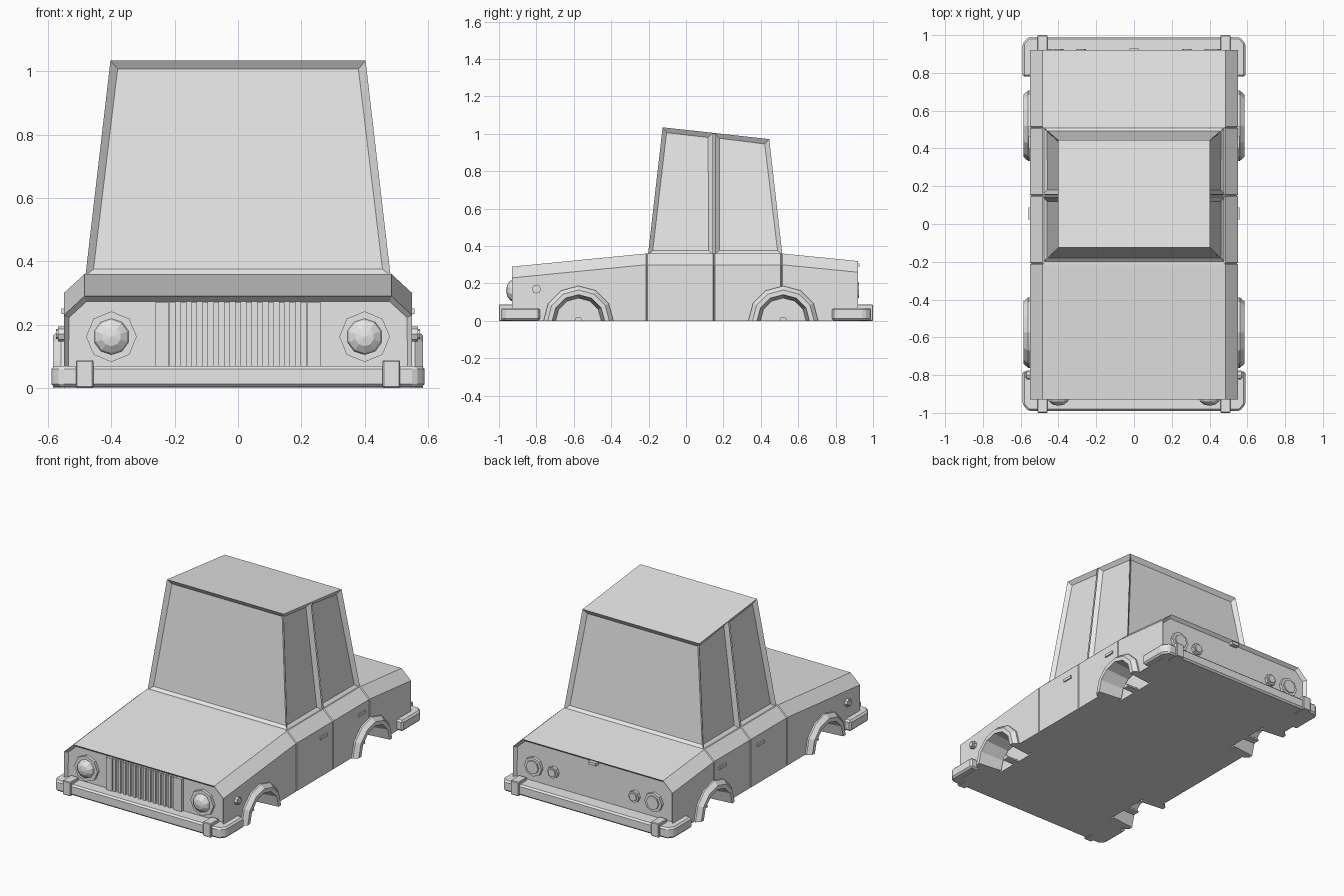
import bpy, bmesh, math
from mathutils import Matrix

if "Cube" in bpy.data.objects:
    bpy.data.objects.remove(bpy.data.objects["Cube"])

grey = bpy.data.materials.new("light grey")
grey.diffuse_color = (0.8, 0.8, 0.8, 1)
grey.use_nodes = True
grey.node_tree.nodes["Principled BSDF"].inputs["Base Color"].default_value = grey.diffuse_color


def finish(name, bm):
    bmesh.ops.recalc_face_normals(bm, faces=bm.faces[:])
    me = bpy.data.meshes.new(name)
    bm.to_mesh(me)
    bm.free()
    me.materials.append(grey)
    ob = bpy.data.objects.new(name, me)
    bpy.context.collection.objects.link(ob)
    return ob


def loft(rings):
    """Skin consecutive closed rings and cap both ends."""
    bm = bmesh.new()
    vs = [[bm.verts.new(p) for p in r] for r in rings]
    n = len(rings[0])
    for a, b in zip(vs, vs[1:]):
        for i in range(n):
            j = (i + 1) % n
            bm.faces.new((a[i], a[j], b[j], b[i]))
    bm.faces.new(vs[0])
    bm.faces.new(vs[-1])
    bmesh.ops.recalc_face_normals(bm, faces=bm.faces[:])
    bm.normal_update()
    return bm


def box(name, x0, x1, y0, y1, z0, z1, bevel=0):
    bm = loft([[(x0, y0, z), (x1, y0, z), (x1, y1, z), (x0, y1, z)] for z in (z0, z1)])
    if bevel:
        bmesh.ops.bevel(bm, geom=bm.edges[:], offset=bevel, segments=1, affect='EDGES')
    return finish(name, bm)


def add_disc(bm, axis, centre, r, depth, sides, r2=None):
    """Flat-sided cylinder pointing along x or y."""
    rot = Matrix.Rotation(math.pi / 2, 4, 'Y' if axis == 'x' else 'X')
    bmesh.ops.create_cone(bm, cap_ends=True, segments=sides, radius1=r,
                          radius2=r if r2 is None else r2, depth=depth,
                          matrix=Matrix.Translation(centre) @ rot)


def disc(name, *args):
    bm = bmesh.new()
    add_disc(bm, *args)
    return finish(name, bm)


WHEELS = {"front": -0.575, "rear": 0.52}

# Lower body: chamfered cross-sections, with narrow door seams
def section(y, top, inset=0):
    s, x = top - 0.06, 0.55 - inset
    t = 0.485 - inset
    return [(-x, y, 0), (-x, y, s), (-t, y, top), (t, y, top), (x, y, s), (x, y, 0)]

rings = [section(-0.93, 0.29)]
for seam in (-0.21, 0.15, 0.51):
    rings += [section(seam - 0.005, 0.36), section(seam, 0.36, 0.008), section(seam + 0.005, 0.36)]
rings.append(section(0.92, 0.32))
bm = loft(rings)
ends = [f for f in bm.faces if abs(f.normal.y) > 0.99 and abs(f.calc_center_median().y) > 0.9]
bmesh.ops.inset_individual(bm, faces=ends, thickness=0.018, depth=-0.02)
body = finish("body", bm)

# Wheel wells cut out of the body
bm = bmesh.new()
for y in WHEELS.values():
    for sx in (1, -1):
        add_disc(bm, 'x', (sx * 0.53, y, 0), 0.15, 0.22, 12)
cutter = finish("wheel_well_cutter", bm)
cutter.hide_render = True
mod = body.modifiers.new("wells", 'BOOLEAN')
mod.object = cutter
mod.operation = 'DIFFERENCE'
mod.solver = 'EXACT'
bpy.context.view_layer.objects.active = body
bpy.ops.object.modifier_apply(modifier="wells")
bpy.data.objects.remove(cutter)

# Cabin: tapered block with inset windows and a split door pillar
bm = loft([[(-0.482, -0.203, 0.355), (0.482, -0.203, 0.355), (0.482, 0.515, 0.355), (-0.482, 0.515, 0.355)],
           [(-0.403, -0.125, 1.035), (0.403, -0.125, 1.035), (0.403, 0.445, 0.972), (-0.403, 0.445, 0.972)]])
for y in (0.144, 0.156):
    bmesh.ops.bisect_plane(bm, geom=bm.verts[:] + bm.edges[:] + bm.faces[:],
                           plane_co=(0, y, 0), plane_no=(0, 1, 0))
bm.normal_update()
walls = [f for f in bm.faces if abs(f.normal.z) < 0.5]
pillar = [f for f in walls if abs(f.normal.x) > 0.5 and abs(f.calc_center_median().y - 0.15) < 0.01]
windows = [f for f in walls if f not in pillar]
bmesh.ops.inset_individual(bm, faces=windows, thickness=0.034, depth=-0.02)
bmesh.ops.inset_individual(bm, faces=pillar, thickness=0.002, depth=-0.01)
finish("cabin", bm)

# Bumpers wrapping the corners, with upright guards
for end, s in (("front", -1), ("rear", 1)):
    plan = [(0.59, 0.78), (0.59, 0.955), (0.56, 0.99), (-0.56, 0.99), (-0.59, 0.955), (-0.59, 0.78)]
    bm = loft([[(x, s * y, z) for x, y in plan] for z in (0.003, 0.07)])
    bmesh.ops.bevel(bm, geom=bm.edges[:], offset=0.01, segments=1, affect='EDGES')
    finish(end + "_bumper", bm)
    for sx in (1, -1):
        y0, y1 = sorted((s * 0.915, s * 1.0))
        x0, x1 = sorted((sx * 0.457, sx * 0.512))
        box(end + "_bumper_guard", x0, x1, y0, y1, 0, 0.088, 0.004)

# Grille slats and the uprights beside them
for i in range(13):
    x = (i - 6) * 0.0345
    box("grille_slat", x - 0.009, x + 0.009, -0.925, -0.905, 0.02, 0.271)

for sx, side in ((1, "right"), (-1, "left")):
    x0, x1 = sorted((sx * 0.22, sx * 0.26))
    box(side + "_grille_upright", x0, x1, -0.929, -0.905, 0.02, 0.272)

    # Headlights: octagonal rim with a faceted domed lens
    disc(side + "_headlight_rim", 'y', (sx * 0.4, -0.917, 0.162), 0.08, 0.022, 8)
    bm = bmesh.new()
    bmesh.ops.create_uvsphere(bm, u_segments=10, v_segments=6, radius=0.06,
                              matrix=Matrix.Translation((sx * 0.4, -0.92, 0.162))
                              @ Matrix.Diagonal((1, 0.7, 1, 1)) @ Matrix.Rotation(math.pi / 2, 4, 'X'))
    finish(side + "_headlight_lens", bm)

    # Tail lamps: large outer and small inner, each with a raised lens
    for x, r in ((0.415, 0.06), (0.28, 0.036)):
        disc(side + "_tail_lamp_rim", 'y', (sx * x, 0.905, 0.165), r, 0.026, 8)
        disc(side + "_tail_lamp_lens", 'y', (sx * x, 0.912, 0.165), r * 0.7, 0.028, 8)

    # Side marker lamp
    disc(side + "_marker_rim", 'x', (sx * 0.553, -0.8, 0.17), 0.024, 0.03, 8)
    disc(side + "_marker_lens", 'x', (sx * 0.56, -0.8, 0.17), 0.016, 0.03, 8)

    # Door handles
    for y in (0.055, 0.432):
        x0, x1 = sorted((sx * 0.54, sx * 0.558))
        box(side + "_door_handle", x0, x1, y - 0.032, y + 0.032, 0.234, 0.251)

    # Wheel arch flares and axle stubs
    profile = [(0.122, 0.43), (0.14, 0.585), (0.165, 0.585), (0.187, 0.56), (0.187, 0.5), (0.15, 0.43)]
    for end, cy in WHEELS.items():
        arcs = []
        for k in range(7):
            a = math.pi * k / 6
            arcs.append([(sx * x, cy + r * math.cos(a), r * math.sin(a)) for r, x in profile])
        finish(f"{end}_{side}_wheel_arch", loft(arcs))
        stub = [(sx, cy + 0.022 * math.cos(math.pi * k / 4), 0.022 * math.sin(math.pi * k / 4)) for k in range(5)]
        finish(f"{end}_{side}_axle_stub", loft([[(sx * x, y, z) for _, y, z in stub] for x in (0.4, 0.5)]))

# Trunk latch
box("trunk_latch", -0.025, 0.025, 0.9, 0.928, 0.29, 0.308)
